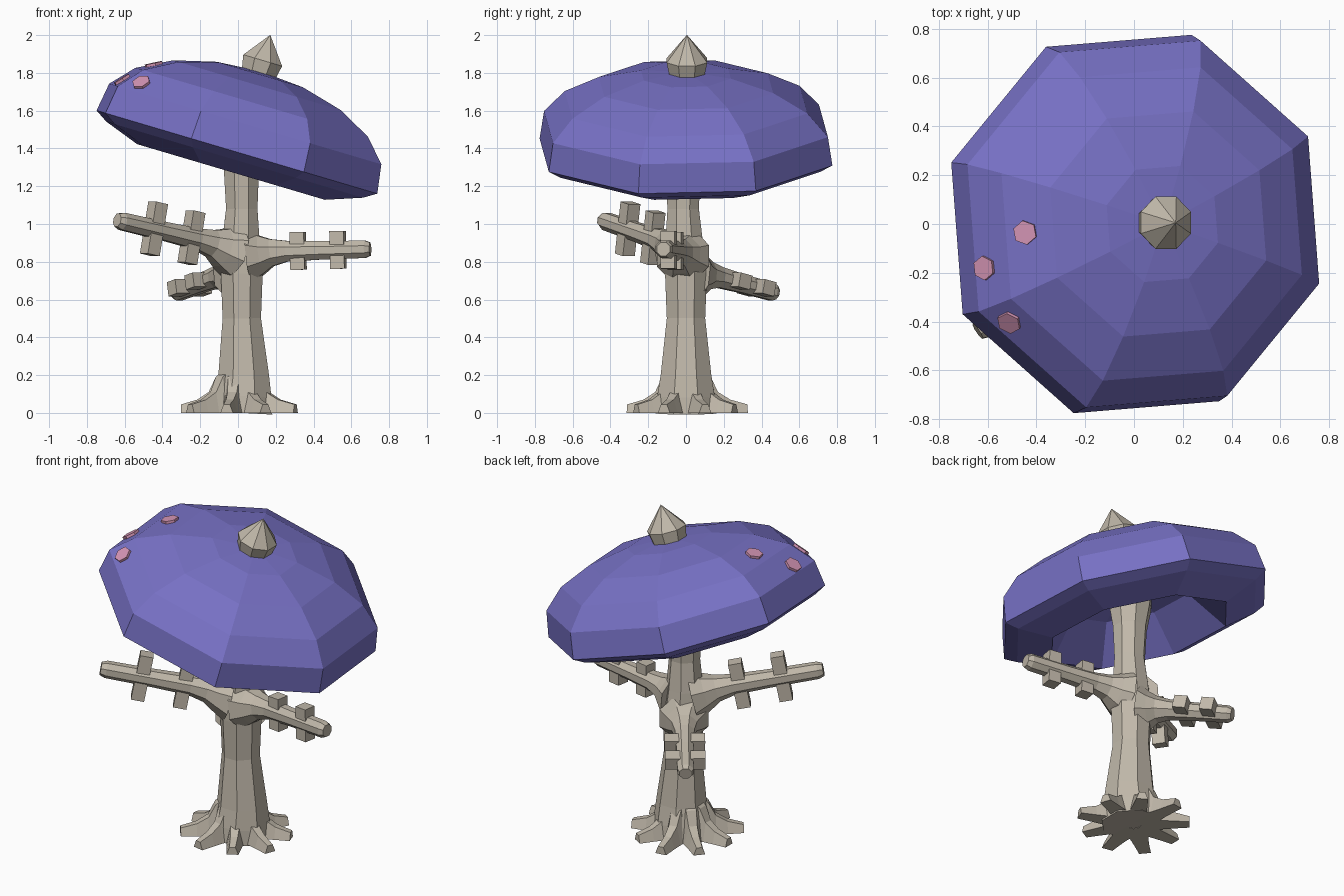
import bpy, bmesh
from math import sin, cos, radians, tau
from mathutils import Vector, Matrix
from mathutils.bvhtree import BVHTree

if "Cube" in bpy.data.objects:
    bpy.data.objects.remove(bpy.data.objects["Cube"])


def material(name, rgb):
    m = bpy.data.materials.new(name)
    m.diffuse_color = (*rgb, 1)
    m.use_nodes = True
    m.node_tree.nodes["Principled BSDF"].inputs["Base Color"].default_value = m.diffuse_color
    return m


WOOD = material("wood", (0.53, 0.48, 0.40))
PURPLE = material("purple", (0.185, 0.165, 0.56))
PINK = material("pink", (0.66, 0.3, 0.46))


def finish(name, rings, mat):
    """Skin a list of equal-length rings (a ring of one point is a pole)."""
    bm = bmesh.new()
    loops = [[bm.verts.new(p) for p in r] for r in rings]
    for a, b in zip(loops, loops[1:]):
        n = max(len(a), len(b))
        for i in range(n):
            j = (i + 1) % n
            if len(a) == 1:
                bm.faces.new((a[0], b[i], b[j]))
            elif len(b) == 1:
                bm.faces.new((a[i], a[j], b[0]))
            else:
                bm.faces.new((a[i], a[j], b[j], b[i]))
    for loop in (loops[0], loops[-1]):
        if len(loop) > 2:
            bm.faces.new(loop)
    bmesh.ops.recalc_face_normals(bm, faces=bm.faces)
    me = bpy.data.meshes.new(name)
    bm.to_mesh(me)
    bm.free()
    me.materials.append(mat)
    ob = bpy.data.objects.new(name, me)
    bpy.context.collection.objects.link(ob)
    return ob


def lathe(name, profile, sides, phase, matrix, mat):
    """Revolve (radius, height) points with few sides."""
    rings = []
    for r, h in profile:
        n = sides if r > 0 else 1
        rings.append([matrix @ Vector((r * cos(phase + tau * i / sides),
                                       r * sin(phase + tau * i / sides), h))
                      for i in range(n)])
    return finish(name, rings, mat)


def tube(name, pts, radii, sides, side_hint=(0, 0, 1)):
    """Faceted tube through points, with a radius at each."""
    pts = [Vector(p) for p in pts]
    phase = tau / (2 * sides)
    rings = []
    for k, p in enumerate(pts):
        t = (pts[min(k + 1, len(pts) - 1)] - pts[max(k - 1, 0)]).normalized()
        u = Vector(side_hint).cross(t).normalized()
        v = t.cross(u)
        rings.append([p + radii[k] * (u * cos(phase + tau * i / sides) + v * sin(phase + tau * i / sides))
                      for i in range(sides)])
    return finish(name, rings, WOOD)


# trunk, slightly wavy, running up into the cap
tube("trunk",
     [(0.02, 0, 0), (0.025, 0, 0.09), (0.03, 0, 0.2), (0.02, 0, 0.5), (0.02, 0, 0.74), (0.015, -0.01, 0.9),
      (0.02, -0.015, 1.08), (0.018, -0.015, 1.28), (0.02, -0.01, 1.42), (0.03, 0, 1.62)],
     [0.175, 0.165, 0.145, 0.11, 0.12, 0.108, 0.09, 0.1, 0.125, 0.13], 8, side_hint=(0, 1, 0))

# roots: tapered wedges fanned around the foot
ROOTS = 9
for k in range(ROOTS):
    a = radians(-101) + tau * k / ROOTS
    out, side = Vector((cos(a), sin(a), 0)), Vector((-sin(a), cos(a), 0))
    reach = (0.98, 0.94, 1.02)[k % 3]
    rings = []
    for d, w, h in ((0.04, 0.06, 0.26), (0.125, 0.06, 0.19), (0.165, 0.05, 0.11),
                    (0.23, 0.042, 0.07), (0.32, 0.034, 0.045)):
        c = out * d * reach
        up = Vector((0, 0, h))
        rings.append([c - side * w, c + side * w, c + side * w * 0.5 + up, c - side * w * 0.5 + up])
    finish(f"root_{k + 1}", rings, WOOD)


# branches with crossing nubs: start, tip, nub fractions, half length, nub axis
def branch(name, start, tip, nubs, half, vertical):
    a, b = Vector(start), Vector(tip)
    stops = (0.05, 0.14, 0.22, 0.34, 0.6, 0.96, 1)
    tube(name, [a.lerp(b, f) - Vector((0, 0, d)) for f, d in zip(stops, (0.02, 0.015, 0.005, 0, 0, 0, 0))],
         [0.15, 0.11, 0.078, 0.06, 0.053, 0.05, 0.038], 8)
    t = (b - a).normalized()
    flat = Vector((0, 0, 1)).cross(t).normalized()
    axis = t.cross(flat) if vertical else flat
    for i, f in enumerate(nubs):
        c = a.lerp(b, f)
        tube(f"{name}_nub_{i + 1}", [c - axis * half, c + axis * half],
             [0.054, 0.054], 4, side_hint=t)


branch("left_branch", (0.0, -0.01, 0.87), (-0.64, -0.44, 1.02), (0.385, 0.695), 0.14, True)
branch("right_branch", (0.03, -0.01, 0.85), (0.7, -0.12, 0.867), (0.43, 0.745), 0.1, True)
branch("back_branch", (0.0, 0.02, 0.76), (-0.33, 0.475, 0.635), (0.5, 0.78), 0.115, False)

# tilted octagonal cap with a hollow underside
TILT = Matrix.Translation((0, 0, 1.4)) @ Matrix.Rotation(radians(16.5), 4, 'Y')
cap = lathe("cap",
            [(0, 0.425), (0.25, 0.408), (0.485, 0.35), (0.675, 0.255), (0.79, 0.135), (0.815, -0.02),
             (0.745, -0.062), (0.545, -0.13), (0.36, 0.08), (0, 0.18)],
            8, radians(27), TILT, PURPLE)

# spike on top of the cap
lathe("cap_spike", [(0, 0.36), (0.09, 0.36), (0.116, 0.484), (0, 0.625)],
      8, radians(22.5), TILT @ Matrix.Translation((-0.007, 0.005, 0)), WOOD)

# hexagonal spots seated on the cap surface
bvh = BVHTree.FromPolygons([v.co for v in cap.data.vertices], [p.vertices[:] for p in cap.data.polygons])
for i, (x, y) in enumerate(((-0.445, -0.035), (-0.61, -0.18), (-0.51, -0.4))):
    loc, nor, _, _ = bvh.ray_cast(Vector((x, y, 3)), Vector((0, 0, -1)))
    m = Matrix.Translation(loc) @ nor.to_track_quat('Z', 'Y').to_matrix().to_4x4()
    lathe(f"spot_{i + 1}", [(0.05, -0.02), (0.05, 0.015)], 6, 0, m, PINK)
